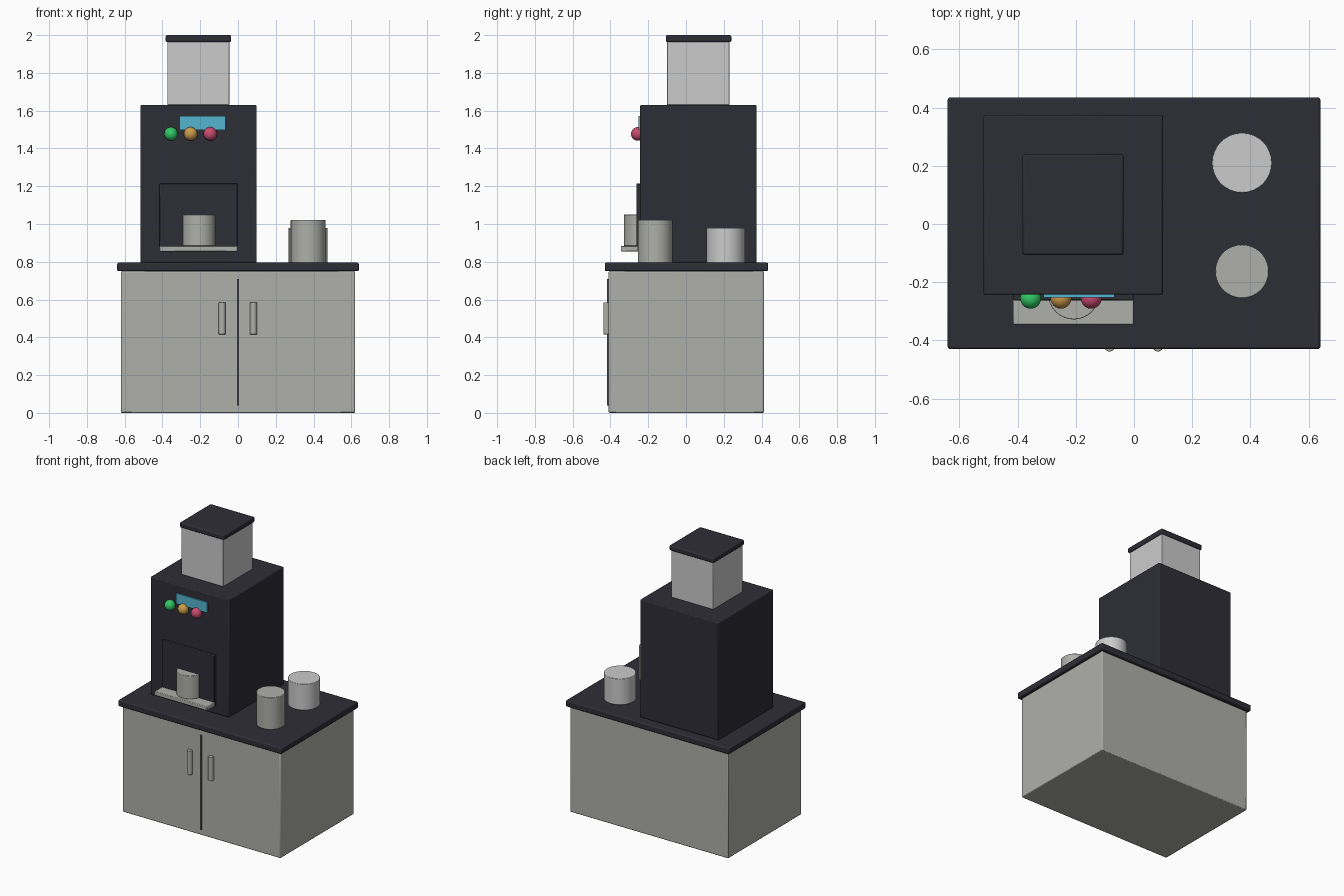
import bpy
import math

old = bpy.data.objects.get("Cube")
if old:
    bpy.data.objects.remove(old, do_unlink=True)


def material(name, r, g, b):
    m = bpy.data.materials.new(name)
    m.use_nodes = True
    m.diffuse_color = (r, g, b, 1)
    bsdf = next(n for n in m.node_tree.nodes if n.type == 'BSDF_PRINCIPLED')
    bsdf.inputs["Base Color"].default_value = (r, g, b, 1)
    return m


STONE = material("warm_grey", 0.43, 0.43, 0.40)
DARK = material("charcoal", 0.027, 0.027, 0.037)
PALE = material("pale_grey", 0.60, 0.60, 0.60)
SEAM = material("seam_grey", 0.10, 0.10, 0.11)
CYAN = material("screen_cyan", 0.09, 0.46, 0.62)
GREEN = material("button_green", 0.03, 0.58, 0.13)
AMBER = material("button_amber", 0.61, 0.33, 0.07)
PINK = material("button_pink", 0.58, 0.07, 0.16)


def finish(name, mat, bevel=0):
    ob = bpy.context.object
    ob.name = name
    ob.data.materials.append(mat)
    if bevel:
        mod = ob.modifiers.new("soft_edges", 'BEVEL')
        mod.width = bevel
        mod.segments = 2
        mod.limit_method = 'ANGLE'
    bpy.ops.object.shade_smooth_by_angle(angle=math.radians(35))
    return ob


def box(name, mat, x, y, z, bevel=0.006):
    """Box from (min, max) pairs on each axis."""
    spans = (x, y, z)
    bpy.ops.mesh.primitive_cube_add(size=1, location=[(a + b) / 2 for a, b in spans])
    bpy.context.object.scale = [b - a for a, b in spans]
    bpy.ops.object.transform_apply(location=False, rotation=False, scale=True)
    return finish(name, mat, bevel)


def cylinder(name, mat, x, y, r, z0, z1, bevel=0.003):
    bpy.ops.mesh.primitive_cylinder_add(vertices=32, radius=r, depth=z1 - z0,
                                        location=(x, y, (z0 + z1) / 2))
    return finish(name, mat, bevel)


# Cabinet and countertop
box("cabinet", STONE, (-0.62, 0.62), (-0.41, 0.413), (0, 0.75))
box("countertop", DARK, (-0.64, 0.64), (-0.43, 0.435), (0.75, 0.795), 0.008)
box("door_seam", SEAM, (-0.006, 0.006), (-0.419, -0.40), (0.04, 0.71), 0)
for side, x in (("right", -0.084), ("left", 0.082)):
    cylinder(side + "_door_handle", STONE, x, -0.42, 0.018, 0.415, 0.585)

# Machine body, hopper and lid
box("machine_body", DARK, (-0.517, 0.099), (-0.243, 0.374), (0.795, 1.63))
box("hopper", PALE, (-0.374, -0.046), (-0.10, 0.23), (1.63, 1.965), 0.003)
box("hopper_lid", DARK, (-0.383, -0.036), (-0.107, 0.24), (1.963, 2.0), 0.008)

# Brewing panel, drip tray and filling cup
box("brewing_panel", DARK, (-0.415, -0.002), (-0.262, -0.23), (0.855, 1.215), 0.004)
box("drip_tray", STONE, (-0.415, -0.002), (-0.345, -0.23), (0.855, 0.884), 0.004)
cylinder("filling_cup", STONE, -0.207, -0.24, 0.088, 0.884, 1.05)

# Screen and buttons
box("screen", CYAN, (-0.311, -0.067), (-0.252, -0.243), (1.498, 1.571), 0)
for name, mat, x in (("green", GREEN, -0.355), ("amber", AMBER, -0.251),
                     ("pink", PINK, -0.147)):
    bpy.ops.mesh.primitive_uv_sphere_add(segments=24, ring_count=16, radius=0.036,
                                         location=(x, -0.255, 1.477))
    finish(name + "_button", mat)
    bpy.ops.object.shade_smooth()

# Spare cups on the countertop
cylinder("front_cup", STONE, 0.371, -0.163, 0.092, 0.795, 1.022)
cylinder("back_cup", PALE, 0.371, 0.21, 0.103, 0.795, 0.98)
